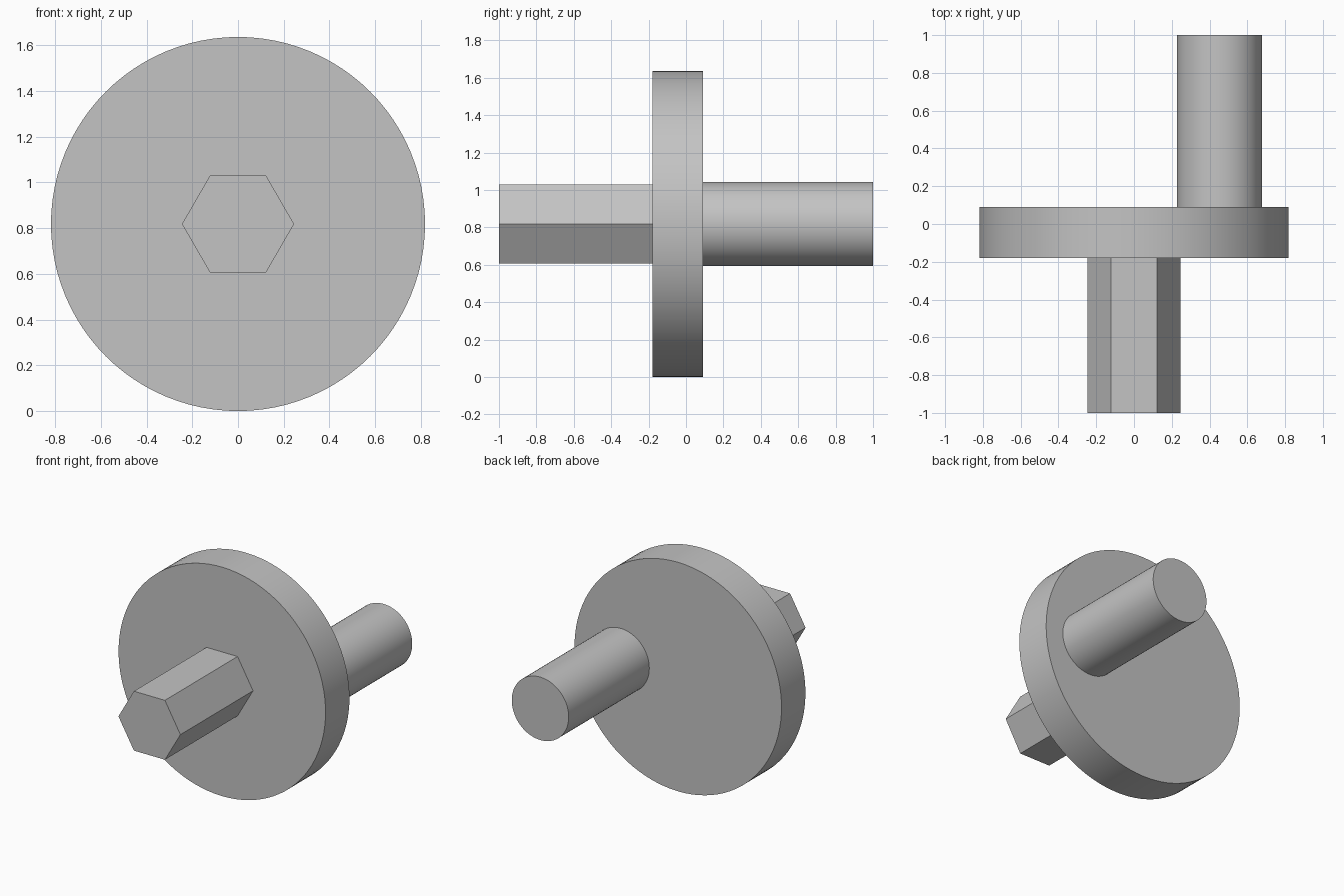
import bpy, bmesh, math

cube = bpy.data.objects.get("Cube")
if cube:
    bpy.data.objects.remove(cube, do_unlink=True)

GREY = (0.55, 0.55, 0.55, 1.0)
grey = bpy.data.materials.new("plain grey")
grey.use_nodes = True
grey.diffuse_color = GREY
grey.node_tree.nodes["Principled BSDF"].inputs["Base Color"].default_value = GREY

AXIS_Z = 0.818


def prism(name, sides, radius, x, y_front, y_back, smooth=False):
    """Solid bar along y with a regular cross-section, first corner on +x."""
    bm = bmesh.new()
    ring = []
    for i in range(sides):
        a = math.tau * i / sides
        ring.append(bm.verts.new((x + radius * math.cos(a), y_front,
                                  AXIS_Z + radius * math.sin(a))))
    cap = bm.faces.new(ring)
    out = bmesh.ops.extrude_face_region(bm, geom=[cap], use_keep_orig=True)
    moved = [v for v in out["geom"] if isinstance(v, bmesh.types.BMVert)]
    bmesh.ops.translate(bm, verts=moved, vec=(0, y_back - y_front, 0))
    bmesh.ops.recalc_face_normals(bm, faces=bm.faces)
    mesh = bpy.data.meshes.new(name)
    bm.to_mesh(mesh)
    bm.free()
    mesh.materials.append(grey)
    obj = bpy.data.objects.new(name, mesh)
    bpy.context.collection.objects.link(obj)
    if smooth:
        bpy.ops.object.select_all(action="DESELECT")
        obj.select_set(True)
        bpy.context.view_layer.objects.active = obj
        bpy.ops.object.shade_smooth_by_angle(angle=math.radians(30))
    return obj


# Round plate, centred hexagonal drive shaft in front, offset crank pin behind
prism("disc", 96, 0.818, 0, -0.18, 0.09, smooth=True)
prism("hex_shaft", 6, 0.245, 0, -1.0, -0.18)
prism("crank_pin", 64, 0.225, 0.452, 0.09, 1.0, smooth=True)
